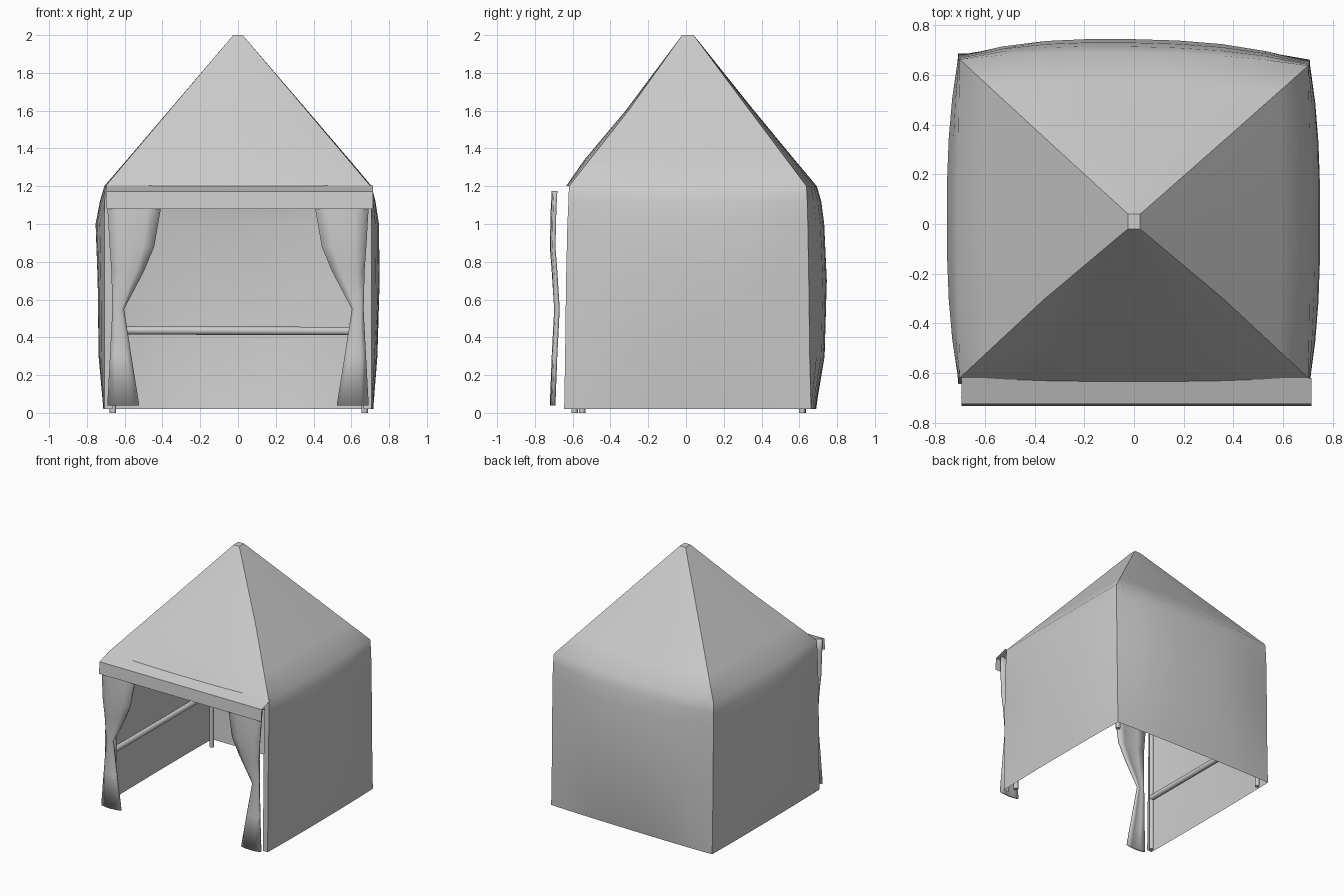
import bpy, bmesh, math
from mathutils import Vector

if "Cube" in bpy.data.objects:
    bpy.data.objects.remove(bpy.data.objects["Cube"])


def finish(name, bm, angle=50):
    bmesh.ops.remove_doubles(bm, verts=bm.verts, dist=0.0005)
    me = bpy.data.meshes.new(name)
    bm.to_mesh(me)
    bm.free()
    me.shade_smooth()
    me.set_sharp_from_angle(angle=math.radians(angle))
    ob = bpy.data.objects.new(name, me)
    bpy.context.collection.objects.link(ob)
    return ob


def grid(bm, rows):
    vs = [[bm.verts.new(p) for p in r] for r in rows]
    for a, b in zip(vs, vs[1:]):
        for i in range(len(a) - 1):
            bm.faces.new((a[i], a[i + 1], b[i + 1], b[i]))


def tube(name, a, b, r=0.017, sides=8):
    a, b = Vector(a), Vector(b)
    d = b - a
    bm = bmesh.new()
    bmesh.ops.create_cone(bm, cap_ends=True, segments=sides, radius1=r,
                          radius2=r, depth=d.length)
    bmesh.ops.rotate(bm, verts=bm.verts, matrix=d.to_track_quat('Z', 'Y').to_matrix())
    bmesh.ops.translate(bm, verts=bm.verts, vec=(a + b) / 2)
    return finish(name, bm)


# Fabric cover: z, half width, front y, back y, then bulge of right, back, left, front
LEVELS = [
    (0.02, 0.708, -0.645, 0.662, 0.008, 0.01, 0.005, 0),
    (0.30, 0.708, -0.64, 0.655, 0.03, 0.065, 0.03, 0),
    (0.70, 0.708, -0.635, 0.65, 0.042, 0.082, 0.035, 0),
    (1.00, 0.708, -0.628, 0.645, 0.038, 0.073, 0.046, 0),
    (1.12, 0.706, -0.622, 0.642, 0.022, 0.06, 0.025, 0),
    (1.20, 0.702, -0.62, 0.638, 0.006, 0.04, 0.006, 0.015),
    (1.34, 0.584, -0.51, 0.533, 0.006, 0.03, 0.004, 0.028),
    (1.60, 0.364, -0.305, 0.338, 0.004, 0.015, 0.002, 0.015),
    (2.00, 0.025, -0.02, 0.04, 0, 0, 0, 0),
]
COLS = 8


def side(level, k):
    z, w, f, b = level[:4]
    skew = 0.025 * min(1, w / 0.7)
    corners = [Vector(c) for c in ((w, f, z), (w, b, z), (-w, b + skew, z), (-w, f, z))]
    out = [Vector(v) for v in ((1, 0, 0), (0, 1, 0), (-1, 0, 0), (0, -1, 0))][k]
    a, c = corners[k], corners[(k + 1) % 4]
    return [a.lerp(c, i / COLS) + out * level[4 + k] * (1 - abs(2 * i / COLS - 1) ** 2.6)
            for i in range(COLS + 1)]


cover = bmesh.new()
for k in range(3):
    grid(cover, [side(l, k) for l in LEVELS])
grid(cover, [side(l, 3) for l in LEVELS[5:]])
cover.faces.new([cover.verts.new((x, y, 2)) for x, y in
                 ((0.025, -0.02), (0.025, 0.04), (-0.025, 0.065 - 0.025 + 0.0009), (-0.025, -0.02))])
# narrow front hems beside the doorway
for s in (1, -1):
    grid(cover, [[(s * l[1], l[2], l[0]), (s * 0.665, l[2] + 0.003, l[0])] for l in LEVELS[:6]])
finish("tent_cover", cover)

# Valance over the doorway: shallow ledge with a hanging band
bm = bmesh.new()
grid(bm, [[(-0.695, y, z), (0.715, y, z)] for y, z in
          ((-0.62, 1.205), (-0.725, 1.172), (-0.733, 1.08))])
finish("front_valance", bm, 30)

# Tied-back curtains: z, inner x, outer x, y
CURTAIN = [
    (0.04, 0.525, 0.69, -0.70), (0.30, 0.567, 0.675, -0.69),
    (0.55, 0.606, 0.662, -0.677), (0.75, 0.50, 0.668, -0.69),
    (0.88, 0.445, 0.678, -0.70), (1.08, 0.41, 0.69, -0.695),
    (1.175, 0.405, 0.695, -0.69),
]
for s, label in ((1, "right"), (-1, "left")):
    bm = bmesh.new()
    rows = []
    for z, a, b, y in CURTAIN:
        rows.append([(s * (a + (b - a) * t / 4),
                      y - 0.012 * math.sin(math.pi * t / 4),
                      z) for t in range(5)])
    grid(bm, rows)
    if s < 0:
        bmesh.ops.reverse_faces(bm, faces=bm.faces)
    ob = finish(label + "_curtain", bm, 40)
    m = ob.modifiers.new("thickness", 'SOLIDIFY')
    m.thickness = 0.018
    m.offset = 0

# Frame: four posts with roof rafters
P = {"front_left": (-0.662, -0.59), "front_right": (0.67, -0.55),
     "back_left": (-0.662, 0.618), "back_right": (0.67, 0.615)}
for n, (x, y) in P.items():
    tube(n + "_post", (x, y, 0), (x, y, 1.17))
    tube(n + "_rafter", (x, y, 1.165), (x * 0.03, y * 0.03 + 0.01, 1.95), 0.014)

# Lower rails on the back and both sides
for n, a, b in (("back", "back_left", "back_right"),
                ("left", "front_left", "back_left"),
                ("right", "front_right", "back_right")):
    tube(n + "_rail", (*P[a], 0.437), (*P[b], 0.433), 0.022)
